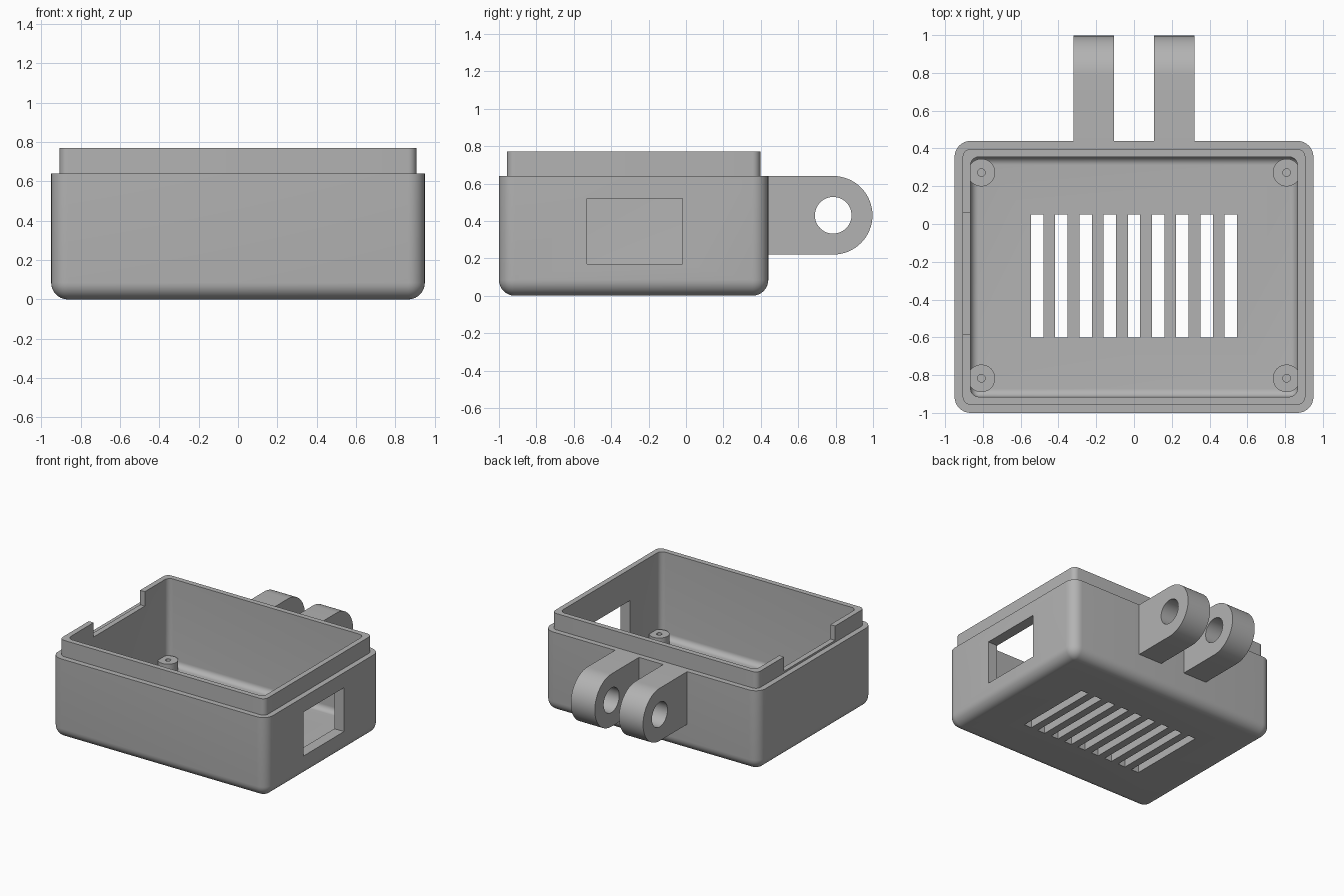
import bpy, bmesh
from math import pi, sin, cos, radians
from mathutils import Matrix, Vector

if "Cube" in bpy.data.objects:
    bpy.data.objects.remove(bpy.data.objects["Cube"], do_unlink=True)

grey = bpy.data.materials.new("plain grey")
grey.use_nodes = True
grey.diffuse_color = (0.45, 0.45, 0.45, 1)
grey.node_tree.nodes["Principled BSDF"].inputs["Base Color"].default_value = (0.45, 0.45, 0.45, 1)

CY = -0.28                # centre of the case in y
HX, HY = 0.95, 0.72       # half sizes of the case
WALL, STEP = 0.085, 0.043  # wall thickness, ledge width
RIM, TOP = 0.64, 0.77     # ledge height, lip height
ARC = 8


def finish(bm, name):
    bmesh.ops.remove_doubles(bm, verts=bm.verts, dist=1e-4)
    bmesh.ops.recalc_face_normals(bm, faces=bm.faces)
    mesh = bpy.data.meshes.new(name)
    bm.to_mesh(mesh)
    bm.free()
    mesh.materials.append(grey)
    ob = bpy.data.objects.new(name, mesh)
    bpy.context.collection.objects.link(ob)
    return ob


def ring(bm, inset, z, r):
    """Rounded rectangle of vertices, inset from the case outline."""
    verts = []
    corners = ((1, 1), (-1, 1), (-1, -1), (1, -1))
    for k, (sx, sy) in enumerate(corners):
        for i in range(ARC + 1):
            a = pi / 2 * (k + i / ARC)
            verts.append(bm.verts.new((sx * (HX - inset - r) + r * cos(a),
                                       CY + sy * (HY - inset - r) + r * sin(a), z)))
    return verts


def box(name, x, y, z):
    bm = bmesh.new()
    size = Matrix.Diagonal((x[1] - x[0], y[1] - y[0], z[1] - z[0], 1))
    mid = Vector((sum(x), sum(y), sum(z))) / 2
    bmesh.ops.create_cube(bm, size=1, matrix=Matrix.Translation(mid) @ size)
    return finish(bm, name)


def cylinder(name, centre, r, depth, turn=Matrix()):
    bm = bmesh.new()
    bmesh.ops.create_cone(bm, cap_ends=True, segments=48, radius1=r, radius2=r, depth=depth,
                          matrix=Matrix.Translation(centre) @ turn)
    return finish(bm, name)


def cut(ob, cutters):
    """Subtract the cutters, keep the result and drop the helpers."""
    for c in cutters:
        c.hide_render = True
        mod = ob.modifiers.new("cut", 'BOOLEAN')
        mod.operation, mod.solver, mod.object = 'DIFFERENCE', 'EXACT', c
    bpy.context.view_layer.update()
    graph = bpy.context.evaluated_depsgraph_get()
    mesh = bpy.data.meshes.new_from_object(ob.evaluated_get(graph))
    ob.modifiers.clear()
    ob.data = mesh
    for c in cutters:
        bpy.data.objects.remove(c, do_unlink=True)


def smooth(ob):
    bpy.ops.object.select_all(action='DESELECT')
    ob.select_set(True)
    bpy.context.view_layer.objects.active = ob
    bpy.ops.object.shade_smooth_by_angle(angle=radians(30))


# Case: one open shell lofted from underside, over the lip, to the inner floor
bm = bmesh.new()
rings = []
for i in range(ARC + 1):
    a = pi / 2 * i / ARC
    inset = WALL * (1 - sin(a))
    rings.append(ring(bm, inset, WALL * (1 - cos(a)), WALL - inset))
rings.append(ring(bm, 0, RIM, WALL))
rings.append(ring(bm, STEP, RIM, WALL - STEP))
rings.append(ring(bm, STEP, TOP, WALL - STEP))
rings.append(ring(bm, WALL, TOP, STEP))
for i in range(ARC + 1):
    a = pi / 2 * i / ARC
    inset = STEP * (1 - cos(a))
    rings.append(ring(bm, WALL + inset, WALL + STEP * (1 - sin(a)), STEP - inset))
for low, high in zip(rings, rings[1:]):
    for i in range(len(low)):
        j = (i + 1) % len(low)
        bm.faces.new((low[i], low[j], high[j], high[i]))
bm.faces.new(rings[0])
bm.faces.new(rings[-1])
case = finish(bm, "case")

# Vent slots, side window and lip notch
cutters = []
for i in range(9):
    x = (i - 4) * 0.128
    cutters.append(box("slot_cutter", (x - 0.033, x + 0.033), (-0.6, 0.05), (-0.1, 0.2)))
cutters.append(box("window_cutter", (0.8, 1.1), (-0.53, -0.02), (0.17, 0.52)))
cutters.append(box("notch_cutter", (-1.1, -0.8), (-0.585, 0.06), (0.655, 0.9)))
cut(case, cutters)
smooth(case)

# Screw posts with blind holes
for sx, side in ((1, "left"), (-1, "right")):
    for y, end in ((0.272, "back"), (-0.817, "front")):
        post = cylinder(f"{end}_{side}_screw_post", (sx * 0.808, y, 0.12), 0.073, 0.08)
        cut(post, [cylinder("screw_hole_cutter", (sx * 0.808, y, 0.15), 0.02, 0.1)])
        smooth(post)

# Hinge lugs: rounded plates with a cross hole
R, LY, LZ = 0.21, 0.787, 0.43
turn = Matrix.Rotation(pi / 2, 4, 'Y')
for sx, side in ((1, "left"), (-1, "right")):
    bm = bmesh.new()
    outline = [(0.44, LZ - R)]
    outline += [(LY + R * cos(a), LZ + R * sin(a))
                for a in (pi * (i / 32 - 0.5) for i in range(33))]
    outline.append((0.44, LZ + R))
    face = bm.faces.new([bm.verts.new((sx * 0.107, y, z)) for y, z in outline])
    out = bmesh.ops.extrude_face_region(bm, geom=[face])
    moved = [v for v in out["geom"] if isinstance(v, bmesh.types.BMVert)]
    bmesh.ops.translate(bm, verts=moved, vec=(sx * 0.212, 0, 0))
    lug = finish(bm, f"{side}_hinge_lug")
    cut(lug, [cylinder("pin_hole_cutter", (sx * 0.21, LY, LZ), 0.098, 0.5, turn)])
    smooth(lug)
